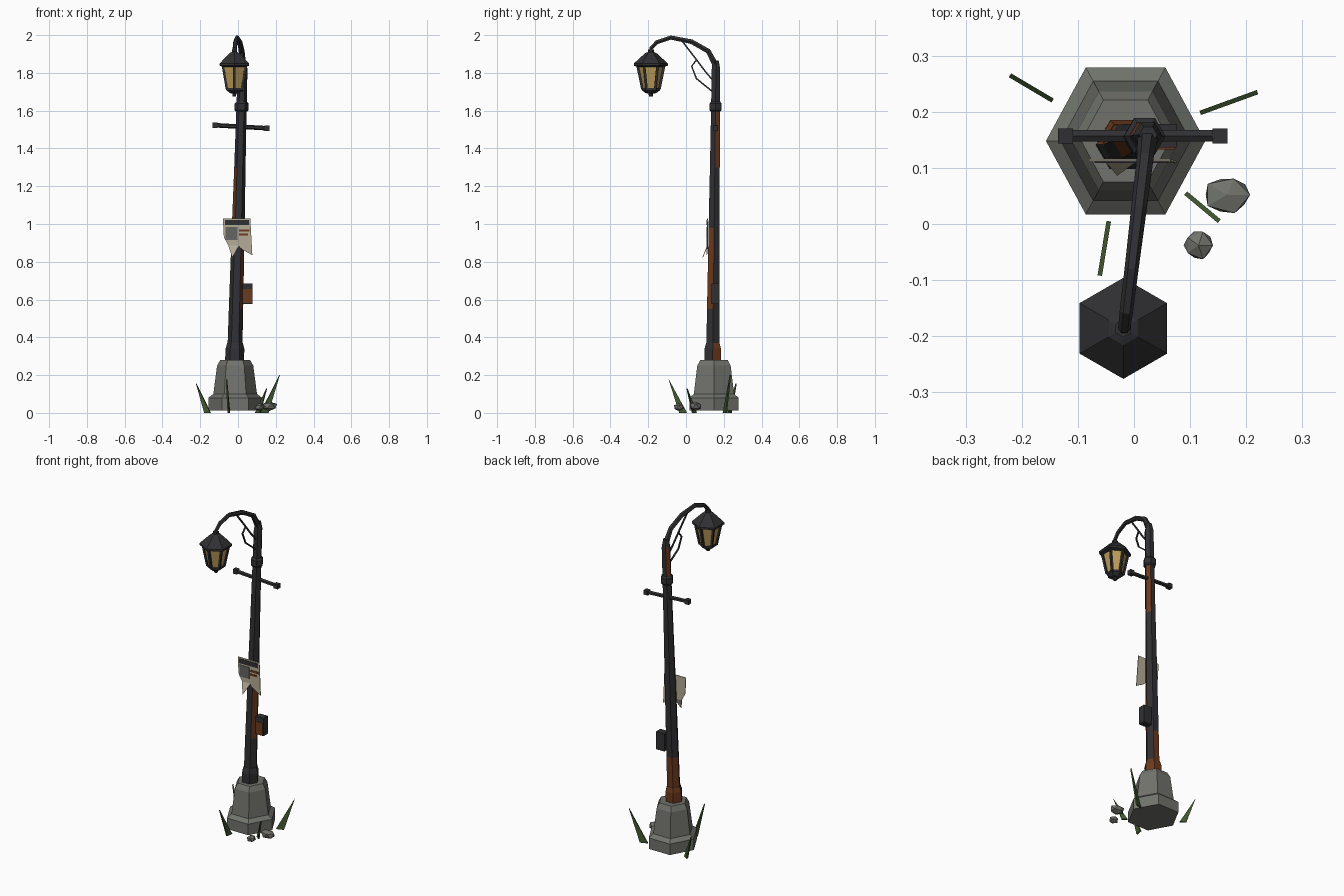
import bpy, bmesh, math, random
from mathutils import Vector

if "Cube" in bpy.data.objects:
    bpy.data.objects.remove(bpy.data.objects["Cube"])

def mat(name, r, g, b):
    m = bpy.data.materials.new(name)
    m.diffuse_color = (r, g, b, 1)
    m.use_nodes = True
    m.node_tree.nodes["Principled BSDF"].inputs["Base Color"].default_value = m.diffuse_color
    return m

METAL = mat("dark_metal", .030, .030, .033)
RUST = mat("rust", .15, .042, .013)
STONE = mat("stone", .165, .17, .15)
GLASS = mat("amber_glass", .52, .34, .10)
PAPER = mat("paper", .46, .41, .31)
INK = mat("grey_ink", .13, .13, .125)
GRASS = mat("grass", .055, .10, .03)

def finish(name, bm, mats):
    bmesh.ops.recalc_face_normals(bm, faces=bm.faces)
    me = bpy.data.meshes.new(name)
    bm.to_mesh(me)
    bm.free()
    for m in mats:
        me.materials.append(m)
    ob = bpy.data.objects.new(name, me)
    bpy.context.collection.objects.link(ob)
    return ob

def skin(name, rings, mats, rule=None):
    """Join rings of points into a closed skin; rule(side, level) gives the material."""
    bm = bmesh.new()
    vs = [[bm.verts.new(p) for p in r] for r in rings]
    n = len(vs[0])
    for k in range(len(vs) - 1):
        for i in range(n):
            j = (i + 1) % n
            f = bm.faces.new((vs[k][i], vs[k][j], vs[k + 1][j], vs[k + 1][i]))
            if rule:
                f.material_index = rule(i, k)
    bm.faces.new(vs[0])
    bm.faces.new(vs[-1])
    return finish(name, bm, mats)

def hexring(x, y, z, r, turn=0, sx=1):
    return [(x + sx * r * math.cos(math.radians(60 * i + turn)),
             y + r * math.sin(math.radians(60 * i + turn)), z) for i in range(6)]

def tube(name, pts, radii, mats, n=6):
    pts = [Vector(p) for p in pts]
    rings = []
    for k, p in enumerate(pts):
        d = (pts[min(k + 1, len(pts) - 1)] - pts[max(k - 1, 0)]).normalized()
        a = d.cross(Vector((1, 0.01, 0)) if abs(d.x) < .8 else Vector((0, 0, 1))).normalized()
        b = d.cross(a)
        r = radii[k] if isinstance(radii, (list, tuple)) else radii
        rings.append([p + r * (a * math.cos(t) + b * math.sin(t))
                      for t in [2 * math.pi * (i + .5) / n for i in range(n)]])
    return skin(name, rings, mats)

def box(name, lo, hi, m):
    rings = [[(lo[0], lo[1], z), (hi[0], lo[1], z), (hi[0], hi[1], z), (lo[0], hi[1], z)]
             for z in (lo[2], hi[2])]
    return skin(name, rings, [m])

def plate(name, pts, thick, m):
    t = Vector(thick)
    return skin(name, [[Vector(p) - t / 2 for p in pts], [Vector(p) + t / 2 for p in pts]], [m])

# stone footing
skin("stone_base", [hexring(-.015, .148, z, r, 0, .94) for z, r in
     ((.013, .151), (.08, .151), (.10, .123), (.25, .102), (.28, .072 + .012))], [STONE])

# leaning pole; sides 0..5 face 30, 90, 150, 210, 270, 330 degrees
def axis(z):
    t = (z - .28) / 1.57
    return -.018 + .043 * t, .141 + .018 * t

def pole_ring(z, r):
    return hexring(*axis(z), z, r)

levels = [(.27, .040), (.55, .038), (.85, .035), (.98, .034), (1.3, .030), (1.62, .027),
          (1.82, .026), (1.865, .016)]
rusty = {(1, 0), (2, 0), (5, 1), (5, 2), (3, 2), (3, 3), (0, 4), (2, 5)}
skin("pole", [pole_ring(z, r) for z, r in levels], [METAL, RUST],
     lambda i, k: int((i, k) in rusty))
skin("lower_collar", [pole_ring(z, r) for z, r in
     ((.275, .050), (.34, .050), (.37, .041))], [METAL, RUST], lambda i, k: int(i < 3))
skin("upper_collar", [pole_ring(z, r) for z, r in
     ((1.595, .029), (1.603, .037), (1.637, .037), (1.648, .028))], [METAL])

# curved arm and its scroll braces, given as y, z in the leaning arm plane
def arm(y, z):
    return (.025 - .043 * (.159 - y) / .35, y, z)

tube("arm", [arm(*p) for p in ((.157, 1.80), (.152, 1.85), (.118, 1.915), (.03, 1.965),
     (-.08, 1.987), (-.155, 1.962), (-.185, 1.93), (-.187, 1.90))],
     [.019, .018, .015, .014, .0125, .012, .011, .011], [METAL])
tube("brace", [arm(*p) for p in ((-.02, 1.968), (.04, 1.89), (.10, 1.81), (.142, 1.76))],
     .0055, [METAL], 4)
tube("brace_scroll", [arm(*p) for p in ((.055, 1.868), (.03, 1.835), (.055, 1.77),
     (.135, 1.705))], .0055, [METAL], 4)

# hexagonal lantern
LX, LY = -.019, -.186
def lan(name, prof, m):
    skin(name, [hexring(LX, LY, z, r, 30) for z, r in prof], [m])

lan("lantern_roof", ((1.832, .070), (1.838, .090), (1.85, .090), (1.905, .030), (1.91, .016),
                     (1.925, .016)), METAL)
lan("lantern_glass", ((1.715, .043), (1.835, .067)), GLASS)
lan("lantern_bottom", ((1.675, .010), (1.69, .012), (1.693, .028), (1.708, .048),
                       (1.72, .048)), METAL)
top, bot = hexring(LX, LY, 1.836, .070, 30), hexring(LX, LY, 1.712, .045, 30)
for i in range(6):
    tube("lantern_frame_%d" % i, [bot[i], top[i]], .009, [METAL], 4)

# crossbar with square ends
ends = [Vector((-.122, .157, 1.523)), Vector((.153, .157, 1.507))]
tube("crossbar", ends, .012, [METAL])
for k, e in enumerate(ends):
    h = Vector((.0135, .0135, .0135))
    box("crossbar_end_%d" % k, e - h, e + h, METAL)

# junction box with rusty front
box("junction_box", (.022, .136, .577), (.077, .178, .685), METAL)
box("box_rust_panel", (.026, .133, .582), (.073, .137, .655), RUST)

# torn poster: sheet, curled flap and printed panels
T = (0, .004, 0)
plate("poster", [(-.08, .114, 1.03), (.065, .114, 1.03), (.076, .110, .835), (.022, .113, .865),
                 (.005, .114, .885), (-.05, .114, .885), (-.075, .114, .93)], T, PAPER)
plate("poster_flap", [(-.052, .114, .887), (.006, .114, .887), (-.03, .088, .822)], T, PAPER)
def printed(name, x0, x1, z0, z1, m):
    box(name, (x0, .109, z0), (x1, .1125, z1), m)
printed("poster_header", -.07, .058, .995, 1.022, METAL)
printed("poster_picture", -.066, -.002, .915, .985, INK)
for k, x1 in enumerate((.06, .052)):
    z = .972 - .022 * k
    printed("poster_line_%d" % k, .006, x1, z - .012, z, RUST)

# rubble
random.seed(4)
for k, (x, y, rx, ry, h) in enumerate(((.166, .052, .046, .036, .052),
                                       (.115, -.038, .028, .028, .04))):
    bm = bmesh.new()
    bmesh.ops.create_icosphere(bm, subdivisions=1, radius=1)
    for v in bm.verts:
        s = random.uniform(.9, 1.08)
        v.co = (x + v.co.x * rx * s, y + v.co.y * ry * s, .01 + (v.co.z + 1) * h / 2 * s)
    finish("rubble_%d" % k, bm, [STONE])

# grass blades: thin triangles leaning along their own direction
for k, (a, b, h) in enumerate((((-.145, .22), (-.221, .265), .155),
                               ((.118, .198), (.22, .235), .20),
                               ((.092, .055), (.152, .005), .13),
                               ((-.045, .005), (-.061, -.092), .178))):
    a, b = Vector((*a, 0)), Vector((*b, 0))
    d = (b - a).normalized()
    plate("grass_blade_%d" % k, [a, a.lerp(b, .42), b + Vector((0, 0, h))],
          (-d.y * .008, d.x * .008, 0), GRASS)
